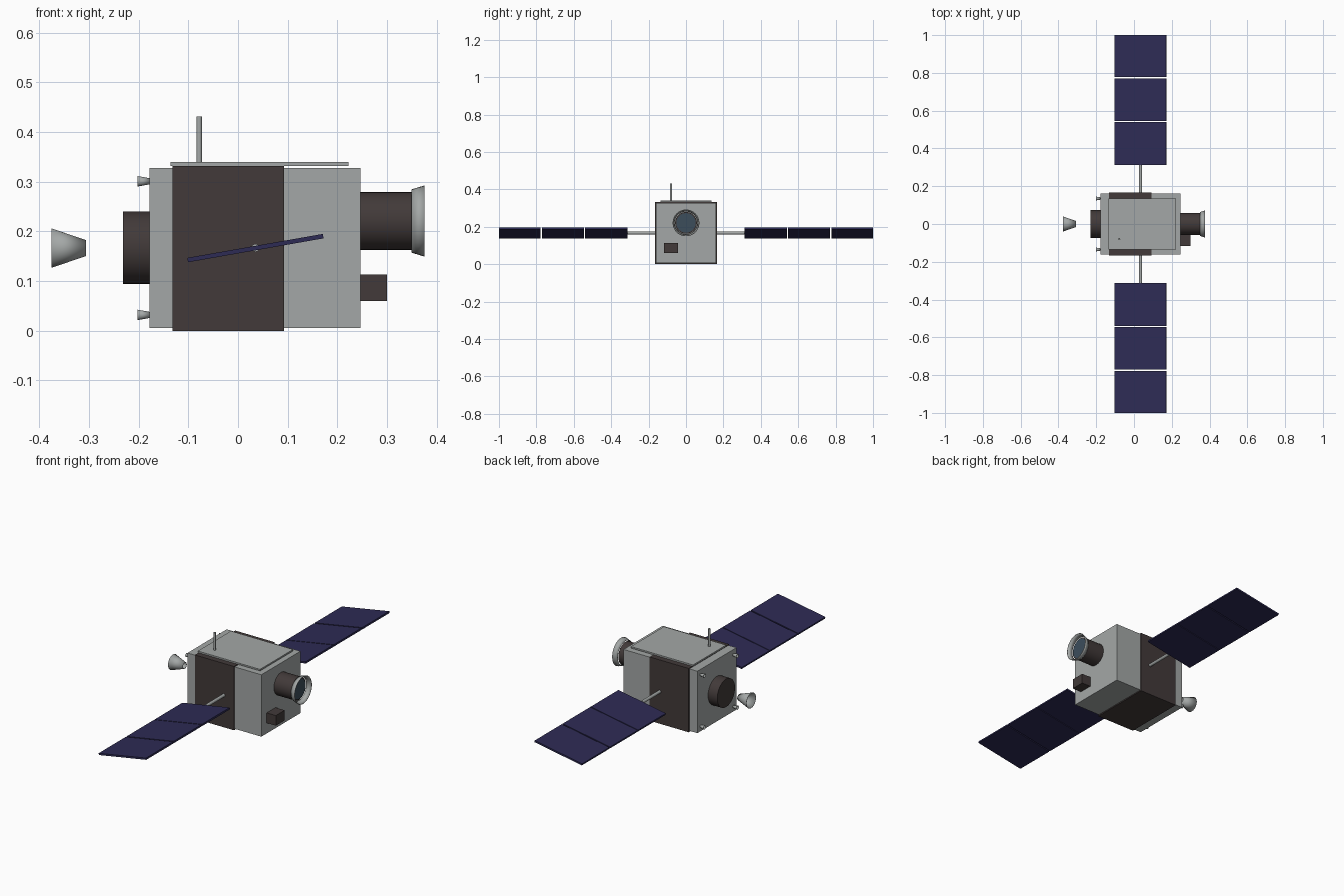
import bpy, bmesh, math
from mathutils import Matrix, Vector

if "Cube" in bpy.data.objects:
    bpy.data.objects.remove(bpy.data.objects["Cube"])


def material(name, rgb):
    m = bpy.data.materials.new(name)
    m.diffuse_color = (*rgb, 1)
    m.use_nodes = True
    m.node_tree.nodes["Principled BSDF"].inputs["Base Color"].default_value = m.diffuse_color
    return m


GREY = material("silver_grey", (0.37, 0.39, 0.385))
DARK = material("dark_brown", (0.054, 0.042, 0.041))
NAVY = material("solar_navy", (0.027, 0.024, 0.09))
GLASS = material("lens_blue", (0.045, 0.075, 0.105))


def finish(name, bm, mat, smooth=False):
    me = bpy.data.meshes.new(name)
    bm.to_mesh(me)
    bm.free()
    me.materials.append(mat)
    if smooth:
        for p in me.polygons:
            p.use_smooth = True
        me.set_sharp_from_angle(angle=math.radians(35))
    ob = bpy.data.objects.new(name, me)
    bpy.context.collection.objects.link(ob)
    return ob


def box(name, mat, x, y, z, tilt=0.0):
    """Box from (min, max) ranges, optionally tilted about its own y axis."""
    lo, hi = Vector((x[0], y[0], z[0])), Vector((x[1], y[1], z[1]))
    bm = bmesh.new()
    bmesh.ops.create_cube(bm, size=1, matrix=Matrix.Translation((lo + hi) / 2)
                          @ Matrix.Rotation(tilt, 4, 'Y')
                          @ Matrix.Diagonal((*(hi - lo), 1)))
    return finish(name, bm, mat)


def tube(name, mat, start, end, r1, r2=None, wall=0.0, segs=40):
    """Cylinder or cone from start to end; a wall makes it hollow and open."""
    a, b = Vector(start), Vector(end)
    d = b - a
    bm = bmesh.new()
    bmesh.ops.create_cone(bm, cap_ends=not wall, segments=segs, radius1=r1,
                          radius2=r1 if r2 is None else r2, depth=d.length,
                          matrix=Matrix.Translation((a + b) / 2)
                          @ d.to_track_quat('Z', 'Y').to_matrix().to_4x4())
    ob = finish(name, bm, mat, True)
    if wall:
        mod = ob.modifiers.new("wall", 'SOLIDIFY')
        mod.thickness = wall
        mod.offset = -1
    return ob


# Main body, dark wrap around the middle, and top plate
box("body", GREY, (-0.178, 0.247), (-0.161, 0.161), (0.006, 0.328))
box("body_band", DARK, (-0.132, 0.093), (-0.166, 0.166), (0, 0.332))
box("top_plate", GREY, (-0.136, 0.222), (-0.136, 0.136), (0.332, 0.340))
tube("antenna", GREY, (-0.078, -0.08, 0.338), (-0.078, -0.08, 0.431), 0.0055, segs=16)

# Telescope with lens and flared hood, and the small sensor below it
tube("telescope_barrel", DARK, (0.24, 0, 0.221), (0.349, 0, 0.221), 0.058)
tube("telescope_lens", GLASS, (0.346, 0, 0.221), (0.353, 0, 0.221), 0.052)
tube("telescope_hood", GREY, (0.349, 0, 0.221), (0.375, 0, 0.221), 0.0635, 0.0715, wall=0.003)
box("sensor_box", DARK, (0.24, 0.2995), (-0.117, -0.044), (0.0605, 0.113))

# Rear engine drum, main nozzle and four corner thrusters
tube("engine_drum", DARK, (-0.231, 0, 0.1675), (-0.17, 0, 0.1675), 0.073)
tube("main_nozzle", GREY, (-0.375, 0, 0.1665), (-0.306, 0, 0.1665), 0.0395, 0.016, wall=0.002)
for y in (-0.135, 0.135):
    for z in (0.032, 0.301):
        tube("corner_thruster", GREY, (-0.202, y, z), (-0.177, y, z), 0.0105, 0.006,
             wall=0.0015, segs=20)

# Solar wings: a rod and three tilted panels on each side
for s in (-1, 1):
    tube("wing_rod", GREY, (0.035, s * 0.16, 0.167), (0.035, s * 0.312, 0.167), 0.008, segs=20)
    for inner, outer in ((0.31, 0.54), (0.5425, 0.7705), (0.775, 1.0)):
        inner += 0.002
        box("solar_panel", NAVY, (-0.1035, 0.1735), sorted((s * inner, s * outer)),
            (0.162, 0.171), tilt=-math.radians(10))
